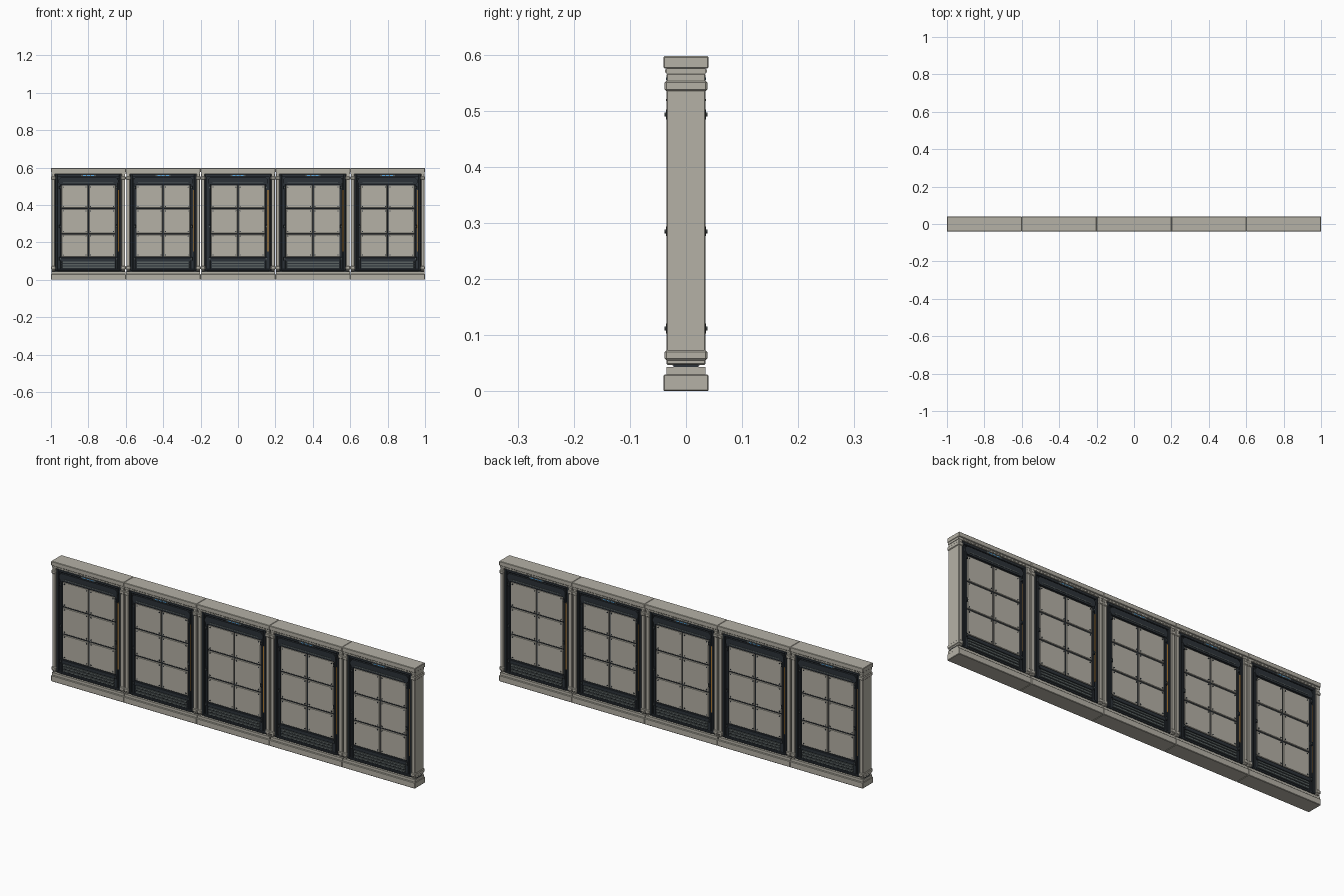
import bpy, bmesh
from mathutils import Matrix

if "Cube" in bpy.data.objects:
    bpy.data.objects.remove(bpy.data.objects["Cube"])

COUNT, PITCH = 5, 0.4


def material(name, rgb):
    m = bpy.data.materials.new(name)
    m.diffuse_color = (*rgb, 1)
    m.use_nodes = True
    m.node_tree.nodes["Principled BSDF"].inputs["Base Color"].default_value = m.diffuse_color
    return m


STONE = material("warm_grey", (0.46, 0.44, 0.38))
DARK = material("dark_metal", (0.025, 0.032, 0.04))
STEEL = material("mid_metal", (0.10, 0.12, 0.12))
AMBER = material("amber", (0.75, 0.33, 0.05))
BLUE = material("blue_light", (0.1, 0.4, 0.8))


def finish(name, bm, mat, bevel, two_faced):
    """Turn one bay's part into an object repeated along the wall."""
    if two_faced:
        ret = bmesh.ops.duplicate(bm, geom=bm.verts[:] + bm.edges[:] + bm.faces[:])
        verts = [g for g in ret["geom"] if isinstance(g, bmesh.types.BMVert)]
        bmesh.ops.rotate(bm, verts=verts, matrix=Matrix.Rotation(3.14159265, 3, 'Z'))
    bmesh.ops.recalc_face_normals(bm, faces=bm.faces[:])
    me = bpy.data.meshes.new(name)
    bm.to_mesh(me)
    bm.free()
    me.materials.append(mat)
    ob = bpy.data.objects.new(name, me)
    bpy.context.collection.objects.link(ob)
    ob.location.x = -PITCH * (COUNT - 1) / 2
    if bevel:
        b = ob.modifiers.new("bevel", 'BEVEL')
        b.width, b.segments = bevel, 1
    a = ob.modifiers.new("bays", 'ARRAY')
    a.use_relative_offset = False
    a.use_constant_offset = True
    a.constant_offset_displace = (PITCH, 0, 0)
    a.count = COUNT
    return ob


def boxes(name, items, mat, bevel=0, mirror=False, two_faced=False):
    """Boxes given as x0, x1, y0, y1, z0, z1."""
    bm = bmesh.new()
    if mirror:
        items = items + [(-b, -a, *rest) for a, b, *rest in items]
    for x0, x1, y0, y1, z0, z1 in items:
        mat4 = (Matrix.Translation(((x0 + x1) / 2, (y0 + y1) / 2, (z0 + z1) / 2))
                @ Matrix.Diagonal((x1 - x0, y1 - y0, z1 - z0, 1)))
        bmesh.ops.create_cube(bm, size=1, matrix=mat4)
    return finish(name, bm, mat, bevel, two_faced)


def plate(name, outline, y0, y1, mat):
    """Right-half x,z outline mirrored to a plate between two depths."""
    pts = outline + [(-x, z) for x, z in reversed(outline)]
    bm = bmesh.new()
    f = bm.faces.new([bm.verts.new((x, y0, z)) for x, z in pts])
    ret = bmesh.ops.extrude_face_region(bm, geom=[f])
    bmesh.ops.translate(bm, vec=(0, y1 - y0, 0),
                        verts=[g for g in ret["geom"] if isinstance(g, bmesh.types.BMVert)])
    return finish(name, bm, mat, 0, True)


def studs(name, centres, radius, y0, y1, mat):
    bm = bmesh.new()
    for x, z in centres:
        m = Matrix.Translation((x, (y0 + y1) / 2, z)) @ Matrix.Rotation(1.5707963, 4, 'X')
        bmesh.ops.create_cone(bm, cap_ends=True, segments=8, radius1=radius,
                              radius2=radius, depth=y1 - y0, matrix=m)
    return finish(name, bm, mat, 0, True)


# Plinth and coping
boxes("plinth", [(-0.2, 0.2, -0.04, 0.04, 0, 0.030)], STONE, 0.002)
boxes("plinth_step", [(-0.198, 0.198, -0.035, 0.035, 0.029, 0.043)], STONE)
boxes("shadow_gap", [(-0.196, 0.196, -0.022, 0.022, 0.042, 0.049)], DARK)
boxes("coping", [(-0.2, 0.2, -0.04, 0.04, 0.575, 0.597)], STONE, 0.002)
boxes("lintel", [(-0.198, 0.198, -0.035, 0.035, 0.565, 0.576)], STONE)
boxes("dentils", [(-0.17 + i * 0.02 - 0.005, -0.17 + i * 0.02 + 0.005, -0.037, -0.034,
                   0.568, 0.573) for i in range(18)], STONE, two_faced=True)

# Posts with collars
boxes("post", [(0.178, 0.197, -0.035, 0.035, 0.047, 0.566)], STONE, 0.002, mirror=True)
boxes("post_collar", [(0.175, 0.2, -0.038, 0.038, 0.055, 0.073),
                      (0.175, 0.2, -0.038, 0.038, 0.535, 0.553)], STONE, 0.003, mirror=True)

# Core and surrounding metal frame
boxes("core", [(-0.178, 0.178, -0.024, 0.024, 0.046, 0.566)], DARK)
boxes("frame_stile", [(0.165, 0.176, -0.033, -0.023, 0.05, 0.563),
                      (0.147, 0.158, -0.031, -0.023, 0.05, 0.545)],
      DARK, 0.0015, mirror=True, two_faced=True)
boxes("frame_rail", [(-0.166, 0.166, -0.033, -0.023, 0.551, 0.563),
                     (-0.166, 0.166, -0.033, -0.023, 0.047, 0.057)],
      DARK, 0.0015, two_faced=True)
plate("header", [(0.150, 0.508), (0.160, 0.520), (0.160, 0.534), (0.148, 0.547)],
      -0.034, -0.023, DARK)
boxes("header_trim", [(-0.135, 0.135, -0.0355, -0.033, 0.517, 0.521)], STEEL, two_faced=True)

# Six wall tiles, two columns by three rows
rows = [(0.122, 0.242), (0.248, 0.377), (0.383, 0.505)]
boxes("wall_tiles", [(0.003, 0.144, -0.029, -0.023, a, b) for a, b in rows],
      STONE, 0.002, mirror=True, two_faced=True)
studs("tile_bolts", [(s * x, z + d) for s in (-1, 1) for x in (0.012, 0.134)
                     for z in (0.245, 0.380) for d in (-0.012, 0.012)]
      + [(s * x, z) for s in (-1, 1) for x in (0.012, 0.134) for z in (0.132, 0.495)],
      0.003, -0.031, -0.027, DARK)

# Latches on the stiles
boxes("latches", [(0.146, 0.156, -0.036, -0.03, z - 0.009, z + 0.009)
                  for z in (0.112, 0.285, 0.493)], DARK, 0.001, mirror=True, two_faced=True)
studs("latch_pins", [(s * 0.151, z) for s in (-1, 1) for z in (0.112, 0.285, 0.493)],
      0.0035, -0.038, -0.035, STEEL)

# Lower vent with slats
boxes("vent_housing", [(-0.147, 0.147, -0.032, -0.023, 0.100, 0.118),
                       (-0.147, 0.147, -0.028, -0.023, 0.056, 0.100)],
      DARK, 0.001, two_faced=True)
boxes("vent_slats", [(-0.140, 0.140, -0.032, -0.027, z, z + 0.009)
                     for z in (0.062, 0.076, 0.089)], STEEL, 0.001, two_faced=True)

# Coloured accents
boxes("amber_strip", [(0.159, 0.163, -0.029, -0.023, 0.15, 0.48)], AMBER, two_faced=True)
boxes("lamp_housing", [(-0.04, 0.04, -0.0345, -0.030, 0.552, 0.562)], STEEL, two_faced=True)
boxes("lamp", [(-0.03 + i * 0.022, -0.014 + i * 0.022, -0.0355, -0.034, 0.555, 0.559)
               for i in range(3)], BLUE, two_faced=True)
